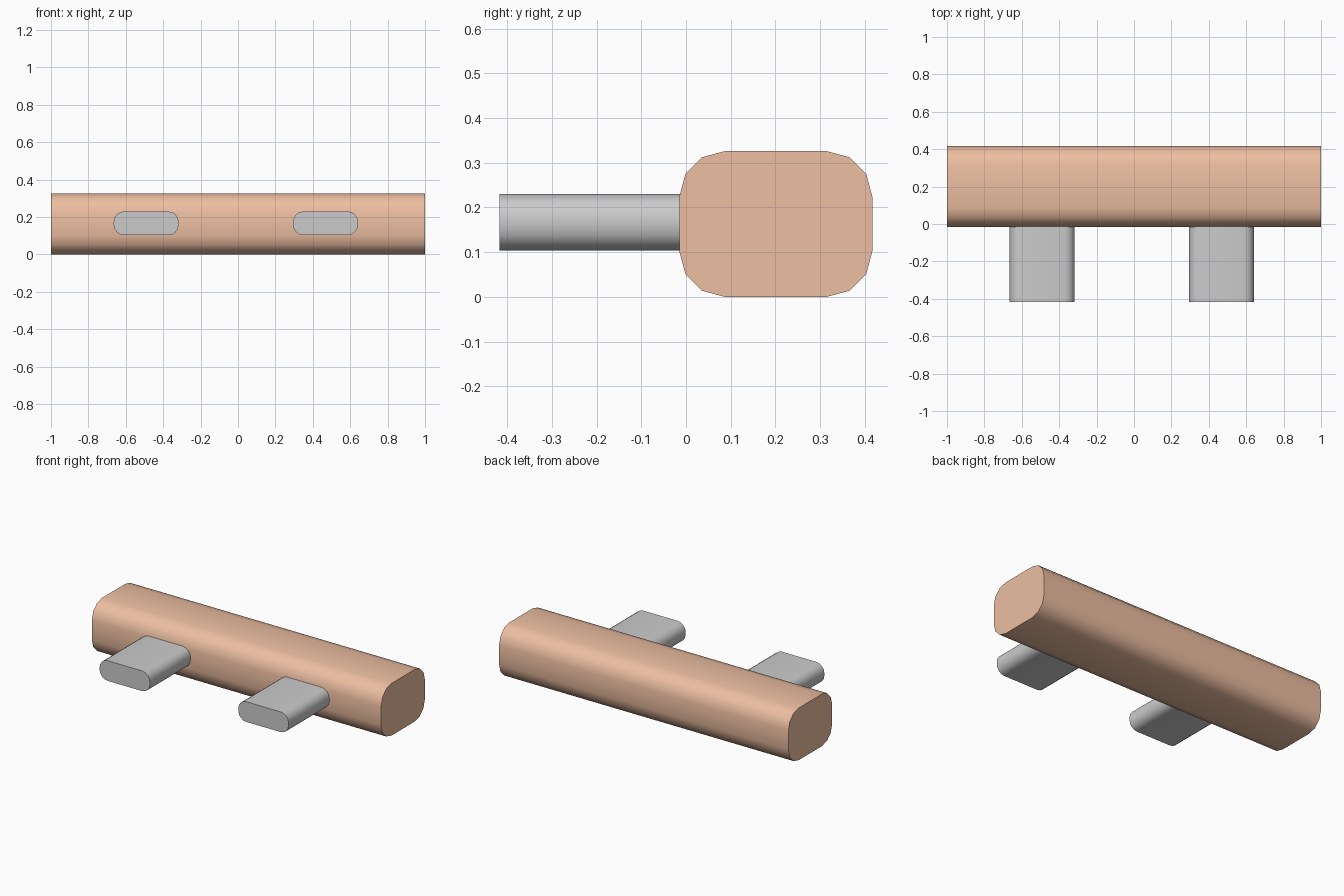
import bpy, bmesh
from math import sin, cos, pi, radians

if "Cube" in bpy.data.objects:
    bpy.data.objects.remove(bpy.data.objects["Cube"])


def rounded_rect(width, height, radius, segments):
    """Counter-clockwise outline centred on the origin."""
    points = []
    for i, (sx, sy) in enumerate([(1, 1), (-1, 1), (-1, -1), (1, -1)]):
        for k in range(segments + 1):
            a = (i + k / segments) * pi / 2
            points.append((sx * (width / 2 - radius) + radius * cos(a),
                           sy * (height / 2 - radius) + radius * sin(a)))
    return points


def extrude_outline(name, start, end):
    """Capped prism between two matching rings, smooth with sharp ends."""
    bm = bmesh.new()
    a = [bm.verts.new(p) for p in start]
    b = [bm.verts.new(p) for p in end]
    n = len(a)
    for i in range(n):
        j = (i + 1) % n
        bm.faces.new((a[i], a[j], b[j], b[i]))
    bm.faces.new(a[::-1])
    bm.faces.new(b)
    bmesh.ops.recalc_face_normals(bm, faces=bm.faces[:])
    mesh = bpy.data.meshes.new(name)
    bm.to_mesh(mesh)
    bm.free()
    obj = bpy.data.objects.new(name, mesh)
    bpy.context.collection.objects.link(obj)
    bpy.ops.object.select_all(action='DESELECT')
    obj.select_set(True)
    bpy.context.view_layer.objects.active = obj
    bpy.ops.object.shade_smooth_by_angle(angle=radians(40))
    return obj


# Long orange bar, profile in the y-z plane
profile = [(y + 0.201, z + 0.163) for y, z in rounded_rect(0.432, 0.326, 0.102, 3)]
bar = extrude_outline("bar", [(-1, y, z) for y, z in profile],
                      [(1, y, z) for y, z in profile])
orange = bpy.data.materials.new("orange")
orange.diffuse_color = (0.8, 0.4, 0.2, 1)
orange.use_nodes = True
orange.node_tree.nodes["Principled BSDF"].inputs["Base Color"].default_value = orange.diffuse_color
orange.diffuse_color = (0.85, 0.52, 0.36, 1)
orange.use_nodes = True
orange.node_tree.nodes["Principled BSDF"].inputs["Base Color"].default_value = orange.diffuse_color
bar.data.materials.append(orange)

# Two flat grey prongs, profile in the x-z plane, seated into the bar
for name, cx in (("left_prong", -0.491), ("right_prong", 0.468)):
    outline = [(x + cx, z + 0.167) for x, z in rounded_rect(0.347, 0.126, 0.055, 4)]
    extrude_outline(name, [(x, -0.417, z) for x, z in outline],
                    [(x, 0.0, z) for x, z in outline])
